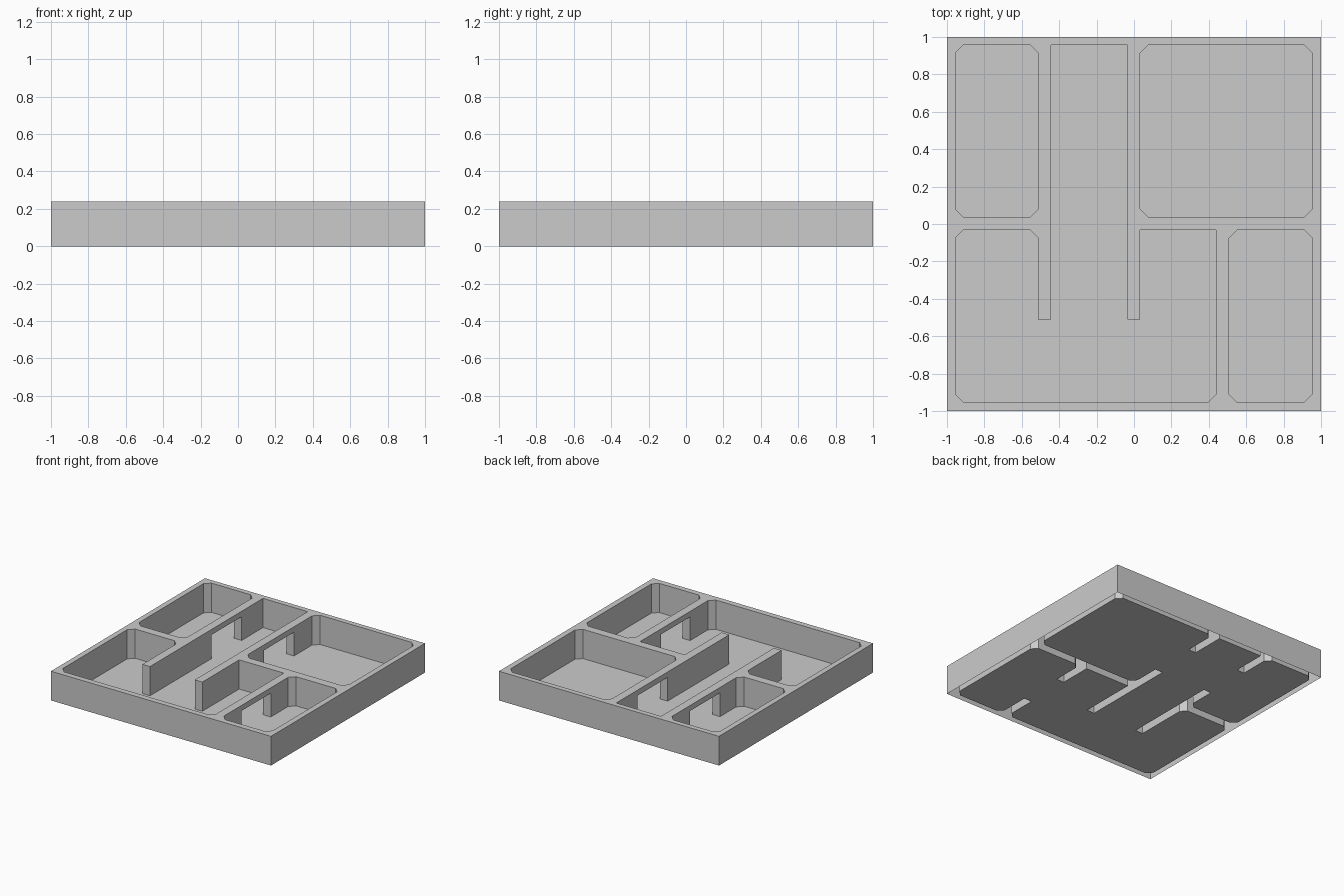
import bpy, bmesh

if "Cube" in bpy.data.objects:
    bpy.data.objects.remove(bpy.data.objects["Cube"])

H = 0.24          # wall height
LINTEL = 0.195    # underside of the door lintels
C = 0.043         # corner chamfer
L, R, T, B = -0.955, 0.953, 0.957, -0.953   # inner faces of the outer walls


def prism(name, points, z0, z1):
    """Extrude a counter-clockwise outline from z0 to z1."""
    bm = bmesh.new()
    base = bm.faces.new([bm.verts.new((x, y, z0)) for x, y in points])
    top = bmesh.ops.extrude_face_region(bm, geom=[base])["geom"]
    bmesh.ops.translate(bm, vec=(0, 0, z1 - z0),
                        verts=[v for v in top if isinstance(v, bmesh.types.BMVert)])
    bmesh.ops.recalc_face_normals(bm, faces=bm.faces)
    mesh = bpy.data.meshes.new(name)
    bm.to_mesh(mesh)
    bm.free()
    obj = bpy.data.objects.new(name, mesh)
    bpy.context.collection.objects.link(obj)
    return obj


def rect(x0, x1, y0, y1, c=0.0):
    """Rectangle outline, with chamfered corners when c > 0."""
    if not c:
        return [(x0, y0), (x1, y0), (x1, y1), (x0, y1)]
    return [(x0 + c, y0), (x1 - c, y0), (x1, y0 + c), (x1, y1 - c),
            (x1 - c, y1), (x0 + c, y1), (x0, y1 - c), (x0, y0 + c)]


# Solid block that becomes the walls
walls = prism("walls_and_floor", rect(-1, 1, -1, 1), 0, H)

# Closed rooms and the branching main room
W1, W2, W3 = (-0.512, -0.443), (-0.036, 0.033), (0.439, 0.508)   # inner wall sides
N, S, END = 0.037, -0.032, -0.51
main_room = [(L + C, B), (W3[0] - C, B), (W3[0], B + C), (W3[0], S), (W2[1], S),
             (W2[1], END), (W2[0], END), (W2[0], T), (W1[1], T), (W1[1], END),
             (W1[0], END), (W1[0], S - C), (W1[0] - C, S), (L + C, S),
             (L, S - C), (L, B + C)]
outlines = [rect(L, W1[0], N, T, C), rect(W2[1], R, N, T, C),
            rect(W3[1], R, B, S, C), main_room]
cutters = [prism("room_cutter", o, -0.1, H + 0.1) for o in outlines]

# Doorways under the lintels
for (x0, x1), y0, y1 in ((W1, 0.29, 0.68), (W2, 0.29, 0.68), (W3, -0.68, -0.30)):
    cutters.append(prism("door_cutter", rect(x0 - 0.05, x1 + 0.05, y0, y1), -0.1, LINTEL))

for cutter in cutters:
    cutter.hide_render = True
    mod = walls.modifiers.new("cut", 'BOOLEAN')
    mod.operation, mod.solver, mod.object = 'DIFFERENCE', 'EXACT', cutter
evaluated = walls.evaluated_get(bpy.context.evaluated_depsgraph_get())
walls.data = bpy.data.meshes.new_from_object(evaluated)
walls.modifiers.clear()
for cutter in cutters:
    bpy.data.objects.remove(cutter)

# Open the wall undersides, then close the rooms with one thin floor
bm = bmesh.new()
bm.from_mesh(walls.data)
bmesh.ops.remove_doubles(bm, verts=bm.verts, dist=1e-5)
under = [f for f in bm.faces if all(abs(v.co.z) < 1e-4 for v in f.verts)]
bmesh.ops.delete(bm, geom=under, context='FACES')
rim = [e for e in bm.edges if e.is_boundary
       and all(max(abs(v.co.x), abs(v.co.y)) < 0.99 for v in e.verts)]
bmesh.ops.triangle_fill(bm, edges=rim, use_beauty=True, normal=(0, 0, 1))
bmesh.ops.dissolve_limit(bm, angle_limit=0.01, verts=bm.verts, edges=bm.edges)
bm.to_mesh(walls.data)
bm.free()
walls.data.name = "walls_and_floor"
